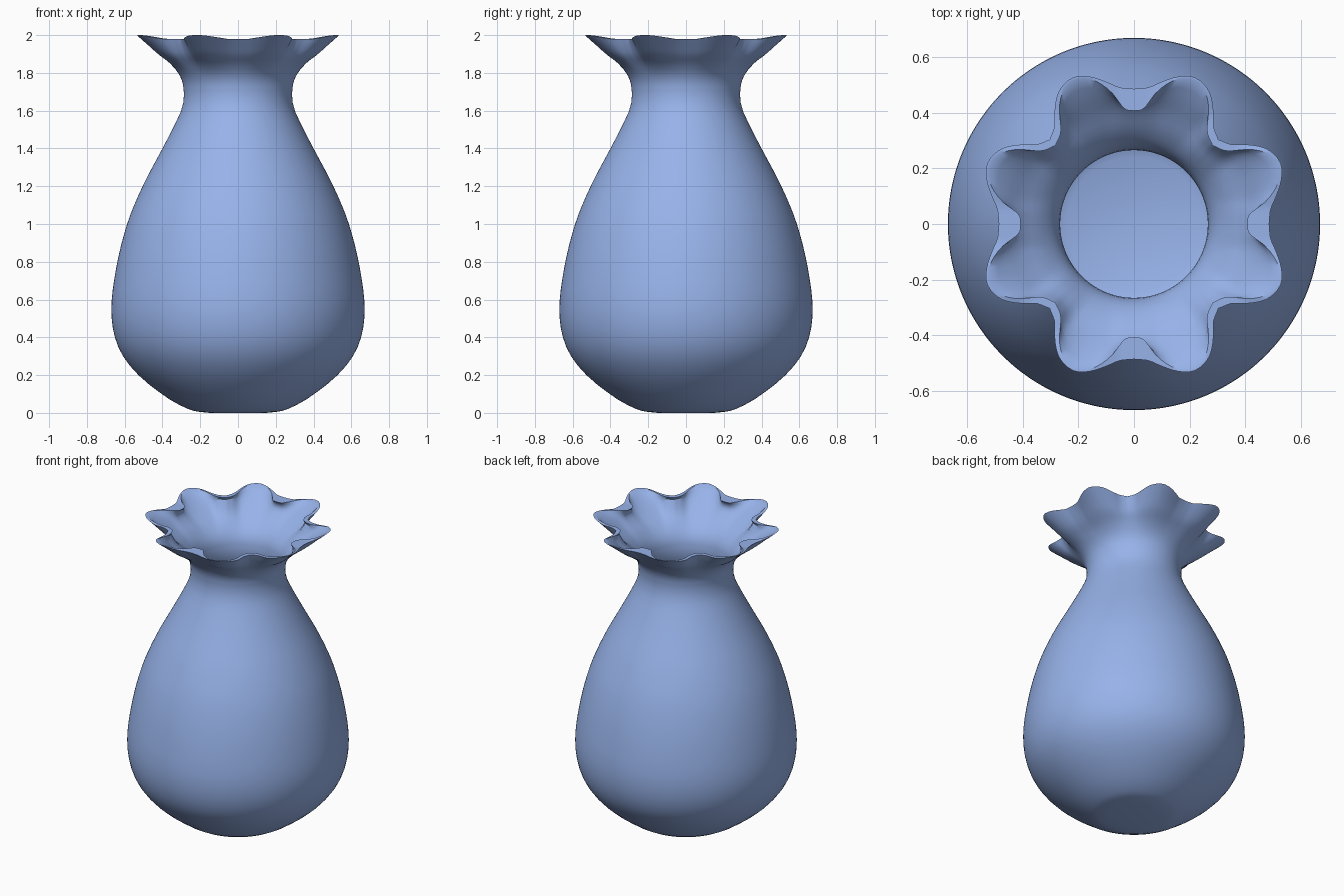
import bpy, bmesh, math

if "Cube" in bpy.data.objects:
    bpy.data.objects.remove(bpy.data.objects["Cube"])

SEG = 192
WALL = 0.02
NECK_Z = 1.69
LIP = 0.515  # mean radius of the flared mouth

# Body profile (z, radius) from foot to neck
BODY = [(0.0, 0.15), (0.007, 0.215), (0.02, 0.262), (0.07, 0.36), (0.2, 0.527), (0.34, 0.63), (0.52, 0.67),
        (0.75, 0.648), (1.0, 0.587), (1.2, 0.505), (1.4, 0.40), (1.52, 0.338),
        (1.62, 0.294), (1.69, 0.286)]
# Flare blend (z, fraction from neck to rim)
FLARE = [(1.69, 0), (1.75, 0.035), (1.80, 0.14), (1.85, 0.34), (1.893, 0.59), (1.94, 0.81), (1.98, 1)]
# Rim outlines over an eighth turn (angle, radius)
RIM_OUT = [(0, .487), (6, .495), (11, .522), (17, .556), (22.5, .572), (29, .553), (34, .51), (39, .455), (45, .43)]
RIM_IN = [(0, .408), (5, .418), (10, .485), (16, .54), (22.5, .562), (28, .543), (32.5, .50), (38, .427), (45, .40)]


def curve(pts, x):
    """Smooth cubic interpolation through (x, y) points."""
    def slope(i):
        a, b = pts[max(i - 1, 0)], pts[min(i + 1, len(pts) - 1)]
        return (b[1] - a[1]) / (b[0] - a[0])
    i = 0
    while i < len(pts) - 2 and x > pts[i + 1][0]:
        i += 1
    (x0, y0), (x1, y1) = pts[i], pts[i + 1]
    h = x1 - x0
    t = (x - x0) / h
    return ((2*t**3 - 3*t*t + 1) * y0 + (t**3 - 2*t*t + t) * h * slope(i)
            + (3*t*t - 2*t**3) * y1 + (t**3 - t*t) * h * slope(i + 1))


def rim(table, k):
    a = (360 * k / SEG) % 90
    return curve(table, min(a, 90 - a))


bm = bmesh.new()


def ring(radius, height):
    vs = []
    for k in range(SEG):
        a = 2 * math.pi * k / SEG
        r = radius(k)
        vs.append(bm.verts.new((r * math.cos(a), r * math.sin(a), height(k))))
    return vs


def body_ring(z, inset):
    r = curve(BODY, z) - inset
    return ring(lambda k: r, lambda k: max(z, inset))


def flare_ring(z, inner):
    f = curve(FLARE, z)

    # Round flare, with the ruffle growing towards the lip
    def outer(k):
        return 0.286 + (LIP - 0.286) * f + (rim(RIM_OUT, k) - LIP) * f ** 1.8

    def inside(k):
        neck = 0.286 - WALL
        r = neck + (LIP - neck) * f + (rim(RIM_IN, k) - LIP) * f ** 5
        return min(r, outer(k) - WALL + 0.01 * f)

    # Lobes stand slightly higher than the folds between them
    def lift(k):
        return z + 0.02 * f ** 3 * min(1, max(0, (rim(RIM_OUT, k) - 0.50) / 0.07))

    return ring(inside if inner else outer, lift)


body_z = [0, 0.003, 0.007, 0.012, 0.02, 0.04, 0.07, 0.11, 0.15] + [0.2 + 0.0497 * i for i in range(31)]
flare_z = [NECK_Z + 0.29 * i / 16 for i in range(1, 17)]

# Outer wall up, across the ruffled lip, inner wall down
rings = [body_ring(min(z, NECK_Z), 0) for z in body_z]
rings += [flare_ring(z, False) for z in flare_z]
rings += [flare_ring(z, True) for z in reversed(flare_z)]
rings += [body_ring(min(z, NECK_Z), WALL) for z in reversed(body_z) if z >= WALL]

for a, b in zip(rings, rings[1:]):
    for k in range(SEG):
        n = (k + 1) % SEG
        bm.faces.new((a[k], a[n], b[n], b[k]))

# Foot underside and inner floor
bm.faces.new(rings[0][::-1])
bm.faces.new(rings[-1])
bmesh.ops.recalc_face_normals(bm, faces=bm.faces)

mesh = bpy.data.meshes.new("ruffled_vase")
bm.to_mesh(mesh)
bm.free()
vase = bpy.data.objects.new("ruffled_vase", mesh)
bpy.context.collection.objects.link(vase)
bpy.context.view_layer.objects.active = vase
vase.select_set(True)
bpy.ops.object.shade_smooth_by_angle(angle=math.radians(40))

# Blue glaze
glaze = bpy.data.materials.new("blue_glaze")
glaze.diffuse_color = (0.31, 0.45, 0.82, 1)
glaze.use_nodes = True
glaze.node_tree.nodes["Principled BSDF"].inputs["Base Color"].default_value = glaze.diffuse_color
mesh.materials.append(glaze)
